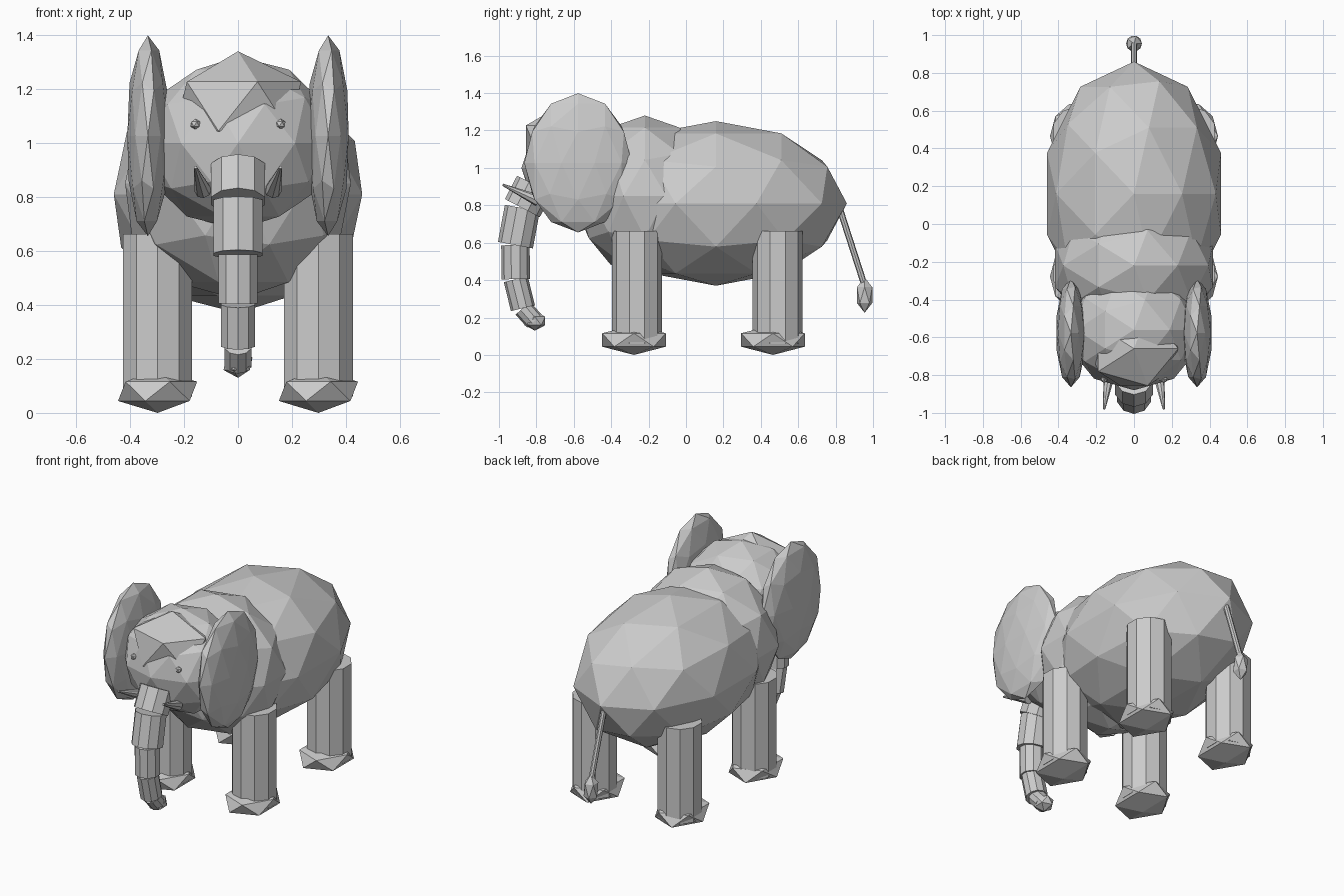
import bpy
from mathutils import Vector

if "Cube" in bpy.data.objects:
    bpy.data.objects.remove(bpy.data.objects["Cube"])


def blob(name, loc, radii, sub=2):
    """Faceted ellipsoid made from an ico sphere."""
    bpy.ops.mesh.primitive_ico_sphere_add(subdivisions=sub, radius=1, location=loc)
    ob = bpy.context.object
    ob.name = name
    ob.scale = radii
    return ob


def rod(name, a, b, r1, r2, sides=10):
    """Cylinder or cone frustum running from point a to point b."""
    a, b = Vector(a), Vector(b)
    d = b - a
    bpy.ops.mesh.primitive_cone_add(vertices=sides, radius1=r1, radius2=r2,
                                    depth=d.length, location=(a + b) / 2)
    ob = bpy.context.object
    ob.name = name
    ob.rotation_mode = 'QUATERNION'
    ob.rotation_quaternion = Vector((0, 0, 1)).rotation_difference(d)
    return ob


# Torso, shoulders, head and brow
blob("body", (0, 0.16, 0.81), (0.484, 0.70, 0.44))
blob("shoulders", (0, -0.22, 0.85), (0.44, 0.37, 0.43))
blob("head", (0, -0.56, 1.0), (0.36, 0.32, 0.32))
blob("brow", (0, -0.66, 1.136), (0.262, 0.23, 0.204), 1)

# Paired parts
for side, s in (("left", 1), ("right", -1)):
    blob(f"ear_{side}", (s * 0.334, -0.577, 1.027), (0.08, 0.288, 0.372))
    blob(f"eye_{side}", (s * 0.158, -0.822, 1.07), (0.02, 0.02, 0.02), 1)
    rod(f"tusk_{side}", (s * 0.13, -0.79, 0.825), (s * 0.158, -0.98, 0.91),
        0.032, 0.006, 8)
    # Legs and feet
    for end, leg_y, foot_y in (("front", -0.262, -0.278), ("back", 0.49, 0.465)):
        rod(f"{end}_leg_{side}", (s * 0.298, leg_y, 0.06),
            (s * 0.298, leg_y, 0.663), 0.134, 0.134)
        blob(f"{end}_foot_{side}", (s * 0.298, foot_y, 0.08),
             (0.164, 0.2, 0.08), 1)

# Trunk: stepped segments along a curved path, listed tip upwards
path = [(-0.81, 0.18), (-0.872, 0.25), (-0.91, 0.405),
        (-0.912, 0.587), (-0.875, 0.785), (-0.81, 0.91)]
radii = [0.052, 0.066, 0.076, 0.095, 0.105]
for i, r in enumerate(radii):
    rod(f"trunk_segment_{5 - i}", (0, *path[i]), (0, *path[i + 1]), r, r)
blob("trunk_tip", (0, -0.808, 0.182), (0.06, 0.065, 0.052), 1)

# Tail with tuft
rod("tail", (0, 0.955, 0.37), (0, 0.81, 0.82), 0.017, 0.017, 8)
blob("tail_tuft", (0, 0.955, 0.32), (0.047, 0.048, 0.095), 1)
